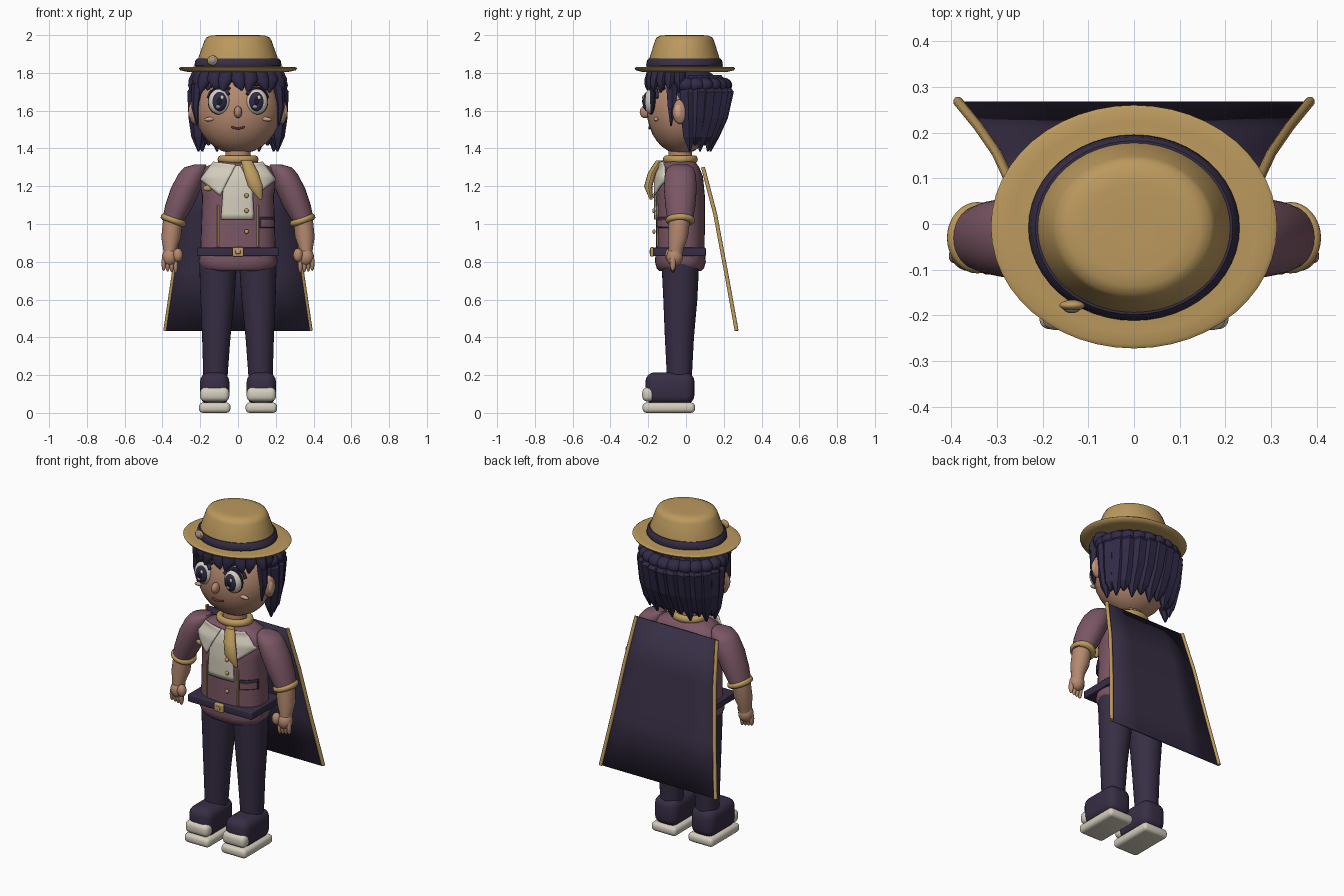
import bpy, bmesh, math
from mathutils import Matrix, Vector

cube = bpy.data.objects.get("Cube")
if cube:
    bpy.data.objects.remove(cube, do_unlink=True)


def material(name, r, g, b):
    m = bpy.data.materials.new(name)
    m.use_nodes = True
    m.diffuse_color = (r, g, b, 1)
    bsdf = next(n for n in m.node_tree.nodes if n.type == "BSDF_PRINCIPLED")
    bsdf.inputs["Base Color"].default_value = (r, g, b, 1)
    return m


GOLD = material("gold", .50, .32, .11)
MAUVE = material("mauve", .20, .095, .13)
NAVY = material("navy", .038, .027, .058)
HAIR = material("dark hair", .03, .023, .062)
SKIN = material("skin", .46, .25, .16)
CREAM = material("cream", .66, .61, .51)
BLUSH = material("blush", .62, .36, .26)
LIP = material("lip", .16, .045, .055)
INK = material("ink", .012, .01, .022)
GREY = material("grey glint", .33, .31, .33)


def finish(name, bm, mat, angle=40):
    bmesh.ops.recalc_face_normals(bm, faces=bm.faces)
    me = bpy.data.meshes.new(name)
    bm.to_mesh(me)
    bm.free()
    me.materials.append(mat)
    ob = bpy.data.objects.new(name, me)
    bpy.context.collection.objects.link(ob)
    if angle:
        me.shade_smooth()
        me.set_sharp_from_angle(angle=math.radians(angle))
    return ob


def loft(name, rings, mat, n=32, power=2, angle=40):
    """Skin over horizontal rings given as (x, y, z, rx, ry)."""
    bm = bmesh.new()
    loops = []
    for x, y, z, rx, ry in rings:
        loop = []
        for i in range(n):
            c, s = math.cos(math.tau * i / n), math.sin(math.tau * i / n)
            loop.append(bm.verts.new((x + rx * math.copysign(abs(c) ** (2 / power), c),
                                      y + ry * math.copysign(abs(s) ** (2 / power), s), z)))
        loops.append(loop)
    for a, b in zip(loops, loops[1:]):
        for i in range(n):
            j = (i + 1) % n
            bm.faces.new((a[i], a[j], b[j], b[i]))
    bm.faces.new(loops[0])
    bm.faces.new(loops[-1])
    return finish(name, bm, mat, angle)


def ball(name, center, radii, mat, turn=0):
    bm = bmesh.new()
    bmesh.ops.create_uvsphere(bm, u_segments=24, v_segments=16, radius=1)
    bm.transform(Matrix.Translation(center) @ Matrix.Rotation(turn, 4, "Y")
                 @ Matrix.Diagonal((*radii, 1)))
    return finish(name, bm, mat)


def box(name, low, high, mat, bevel=0.0):
    bm = bmesh.new()
    bmesh.ops.create_cube(bm, size=1)
    lo, hi = Vector(low), Vector(high)
    bm.transform(Matrix.Translation((lo + hi) / 2) @ Matrix.Diagonal((*(hi - lo), 1)))
    if bevel:
        bmesh.ops.bevel(bm, geom=bm.edges[:], offset=bevel, segments=4, profile=.5, affect="EDGES")
    return finish(name, bm, mat)


def tube(name, points, radius, mat):
    cu = bpy.data.curves.new(name, "CURVE")
    cu.dimensions = "3D"
    cu.bevel_depth = radius
    cu.bevel_resolution = 2
    cu.use_fill_caps = True
    sp = cu.splines.new("POLY")
    sp.points.add(len(points) - 1)
    for p, co in zip(sp.points, points):
        p.co = (*co, 1)
    cu.materials.append(mat)
    ob = bpy.data.objects.new(name, cu)
    bpy.context.collection.objects.link(ob)
    return ob


def ring(name, center, big, small, mat, turn=0, flat=1):
    bpy.ops.mesh.primitive_torus_add(major_radius=big, minor_radius=small, major_segments=32,
                                     minor_segments=10, location=center, rotation=(0, turn, 0))
    ob = bpy.context.object
    ob.name = name
    ob.scale.y = flat
    ob.data.materials.append(mat)
    ob.data.shade_smooth()


def patch(name, corners, depth, mat, off=.006, n=10):
    """Thin four-cornered plate laid over a front surface y = depth(x, z)."""
    a, b, c, d = (Vector(p) for p in corners)
    bm = bmesh.new()
    grid = []
    for i in range(n + 1):
        l, r = a.lerp(d, i / n), b.lerp(c, i / n)
        row = [l.lerp(r, j / n) for j in range(n + 1)]
        grid.append([bm.verts.new((p.x, depth(p.x, p.y) - off, p.y)) for p in row])
    for p, q in zip(grid, grid[1:]):
        for j in range(n):
            bm.faces.new((p[j], p[j + 1], q[j + 1], q[j]))
    ob = finish(name, bm, mat)
    mod = ob.modifiers.new("thickness", "SOLIDIFY")
    mod.thickness, mod.offset = .008, 0


# Torso and its front surface
TORSO = [(.84, .2, .128), (1, .195, .13), (1.15, .19, .13), (1.25, .21, .12), (1.3, .18, .1), (1.335, .09, .075)]
loft("jacket", [(0, -.03, z, rx, ry) for z, rx, ry in TORSO], MAUVE, power=2.4, angle=60)


def chest(x, z):
    z = min(max(z, TORSO[0][0]), 1.3)
    for (z0, x0, y0), (z1, x1, y1) in zip(TORSO, TORSO[1:]):
        if z0 <= z <= z1:
            t = (z - z0) / (z1 - z0)
            u = min(abs(x) / (x0 + t * (x1 - x0)), .96)
            return -.03 - (y0 + t * (y1 - y0)) * (1 - u ** 2.4) ** (1 / 2.4)


loft("jacket_hem", [(0, -.03, .75, .17, .11), (0, -.03, .765, .195, .125), (0, -.03, .8, .21, .135),
                    (0, -.03, .85, .2, .13)], MAUVE, power=2.4, angle=60)
patch("shirt_front", [(-.09, 1.025), (.085, 1.025), (.07, 1.31), (-.07, 1.31)], chest, CREAM)
for side, s in (("right", -1), ("left", 1)):
    patch(side + "_lapel", [(s * .01, 1.315), (s * .13, 1.33), (s * .2, 1.235), (s * .095, 1.15)],
          chest, CREAM, .016)
    tube(side + "_jacket_piping", [(s * .105, chest(.105, z) - .004, z) for z in (.88, .95, 1.02, 1.1)], .005, GOLD)
for z in (1.15, 1.07, .96):
    ball("button", (.045, chest(.045, z) - .012, z), (.012, .008, .012), GOLD)
patch("pocket_edge", [(.115, .98), (.195, .98), (.195, 1.037), (.115, 1.037)], chest, NAVY, .003)
patch("pocket", [(.12, .985), (.19, .985), (.19, 1.022), (.12, 1.022)], chest, MAUVE, .01)
ball("brooch", (-.16, chest(.16, 1.19) - .02, 1.19), (.025, .01, .016), GOLD)
box("belt", (-.215, -.175, .83), (.215, .105, .875), NAVY, .006)
box("belt_buckle", (-.03, -.19, .828), (.03, -.17, .877), GOLD, .006)
box("buckle_center", (-.012, -.193, .842), (.012, -.18, .863), BLUSH, .003)
loft("neck", [(0, -.03, 1.3, .07, .065), (0, -.03, 1.43, .065, .06)], SKIN)
ring("collar", (0, -.03, 1.342), .087, .022, GOLD, flat=.85)
loft("neck_scarf", [(.045, -.14, 1.335, .03, .02), (.07, -.18, 1.27, .038, .022),
                    (.092, -.2, 1.2, .04, .022), (.12, -.185, 1.13, .008, .008)], GOLD, n=12)

# Limbs
for side, s in (("right", -1), ("left", 1)):
    loft(side + "_sleeve", [(s * x, -.03, z, rx, ry) for x, z, rx, ry in (
        (.2, 1.315, .03, .04), (.225, 1.3, .06, .068), (.242, 1.265, .074, .082), (.275, 1.19, .08, .087),
        (.31, 1.1, .075, .08), (.342, 1.02, .06, .068))], MAUVE, angle=60)
    ring(side + "_cuff", (s * .342, -.03, 1.02), .053, .018, GOLD, -s * .35, 1.1)
    loft(side + "_forearm", [(s * .345, -.035, 1.02, .052, .056), (s * .354, -.042, .93, .052, .052),
                             (s * .36, -.052, .87, .036, .04), (s * .36, -.056, .83, .034, .036)], SKIN)
    ball(side + "_palm", (s * .36, -.06, .825), (.042, .043, .05), SKIN)
    ball(side + "_thumb", (s * .318, -.085, .835), (.026, .026, .036), SKIN)
    for i in range(4):
        ball(side + "_finger", (s * (.33 + i * .021), -.07, .782 + .004 * i), (.012, .016, .042), SKIN)
    loft(side + "_trouser_leg", [(s * .105, -.03, .8, .1, .1), (s * .109, -.03, .6, .09, .09),
                                 (s * .115, -.035, .4, .075, .077), (s * .12, -.035, .17, .063, .065)], NAVY)
    x0, x1 = sorted((s * .04, s * .207))
    box(side + "_sole", (x0, -.23, 0), (x1, .048, .055), CREAM, .022)
    box(side + "_shoe", (x0 + .006, -.215, .045), (x1 - .006, .045, .215), NAVY, .05)
    box(side + "_toe_cap", (x0 + .006, -.232, .06), (x1 - .006, -.165, .135), CREAM, .028)

# Cape, hanging outwards down the back
CAPE = [(.27, .09, 1.3), (.3, .155, 1.05), (.34, .213, .74), (.385, .268, .435)]
bm = bmesh.new()
rows = [[bm.verts.new((x * k, y, z)) for k in (-1, -.5, 0, .5, 1)] for x, y, z in CAPE]
for p, q in zip(rows, rows[1:]):
    for j in range(4):
        bm.faces.new((p[j], p[j + 1], q[j + 1], q[j]))
cape = finish("cape", bm, NAVY)
cape.modifiers.new("thickness", "SOLIDIFY").thickness = .01
for side, s in (("right", -1), ("left", 1)):
    tube(side + "_cape_trim", [(s * x, y, z) for x, y, z in CAPE], .011, GOLD)


# Head and face
def face(x, z):
    return -.025 - .182 * math.sqrt(max(0, 1 - (x / .225) ** 2 - ((z - 1.6) / .23) ** 2))


ball("head", (0, -.025, 1.6), (.225, .182, .23), SKIN)
ball("nose", (0, -.215, 1.592), (.021, .03, .032), SKIN)
smile = [(.036 * t / 4, 1.506 + .008 * (t / 4) ** 2) for t in range(-4, 5)]
tube("mouth", [(x, face(x, z) - .002, z) for x, z in smile], .0055, LIP)
for side, s in (("right", -1), ("left", 1)):
    ball(side + "_ear", (s * .232, -.03, 1.595), (.028, .042, .066), SKIN)
    ball(side + "_inner_ear", (s * .248, -.04, 1.595), (.015, .022, .04), BLUSH)
    y = face(.1, 1.65)
    ball(side + "_eye_rim", (s * .1, y + .002, 1.65), (.06, .025, .071), INK)
    ball(side + "_eye_white", (s * .1, y - .006, 1.648), (.056, .032, .066), CREAM)
    ball(side + "_iris", (s * .098, y - .02, 1.648), (.041, .026, .053), HAIR)
    ball(side + "_pupil", (s * .098, y - .034, 1.65), (.02, .015, .028), INK)
    ball(side + "_eye_glint", (s * .098 + .013, y - .043, 1.67), (.009, .006, .012), CREAM)
    ball(side + "_eye_shine", (s * .098 - .008, y - .041, 1.622), (.012, .005, .01), GREY)
    lash = [(.1 + .06 * math.cos(a), 1.65 + .07 * math.sin(a)) for a in (.25, .7, 1.15, 1.6, 2.1, 2.6)]
    tube(side + "_lashes", [(s * x, face(x, z) - .012, z) for x, z in lash], .009, HAIR)
    brow = [(.045, 1.715), (.085, 1.738), (.13, 1.738), (.165, 1.715)]
    tube(side + "_brow", [(s * x, face(x, z) - .006, z) for x, z in brow], .009, HAIR)
    ball(side + "_cheek", (s * .15, face(.15, 1.555) - .002, 1.555), (.03, .012, .011), BLUSH, s * .1)
    loft(side + "_sideburn", [(s * .215, -.075, 1.74, .03, .035), (s * .225, -.075, 1.62, .022, .025),
                              (s * .215, -.08, 1.52, .004, .004)], HAIR, n=6, angle=0)

# Hair: cap, long tapering locks behind, short fringe in front
ball("hair_cap", (0, .025, 1.665), (.228, .185, .165), HAIR)
for i in range(13):
    a = math.radians(-96 + 16 * i)
    sx, cy = math.sin(a), math.cos(a)
    tip = 1.385 + .03 * (i % 2)
    loft("back_lock", [(.18 * sx, .03 + .13 * cy, 1.79, .03, .03), (.222 * sx, .03 + .18 * cy, 1.7, .048, .05),
                       (.218 * sx, .03 + .15 * cy, 1.56, .045, .048),
                       (.212 * sx, .03 + .115 * cy, 1.46, .036, .036),
                       (.21 * sx, .03 + .1 * cy, tip, .005, .005)], HAIR, n=6, angle=0)
    ball("crown_curl", (.215 * sx, .02 + .175 * cy, 1.735), (.05, .05, .04), HAIR)
for i in range(11):
    a = math.radians(-85 + 17 * i)
    sx, cy = math.sin(a), -math.cos(a)
    lean = .02 if i % 2 else -.015
    loft("fringe_lock", [(.2 * sx, -.02 + .15 * cy, 1.815, .04, .035),
                         (.222 * sx, -.02 + .17 * cy, 1.765, .04, .03),
                         (.23 * sx + lean / 2, -.02 + .178 * cy, 1.73, .026, .02),
                         (.232 * sx + lean, -.02 + .182 * cy, 1.695 + .012 * (i % 2), .004, .004)],
         HAIR, n=8, angle=50)

# Hat
loft("hat_brim", [(0, -.006, z, r, r * .85) for z, r in (
    (1.815, .15), (1.806, .27), (1.814, .306), (1.825, .313), (1.831, .303), (1.826, .27), (1.84, .2))],
    GOLD, n=48, angle=70)
loft("hat_crown", [(0, -.008, z, r, r * .88) for z, r in (
    (1.82, .218), (1.88, .21), (1.97, .178), (1.987, .168), (1.997, .145), (2, .11), (1.998, .03))],
    GOLD, n=48, angle=50)
loft("hat_band", [(0, -.008, z, r, r * .88) for z, r in (
    (1.83, .225), (1.84, .231), (1.865, .226), (1.877, .216))], NAVY, n=48)
ball("hat_button", (-.135, -.178, 1.866), (.028, .012, .026), GOLD)
ball("hat_button_face", (-.136, -.184, 1.866), (.019, .011, .018), GREY)
